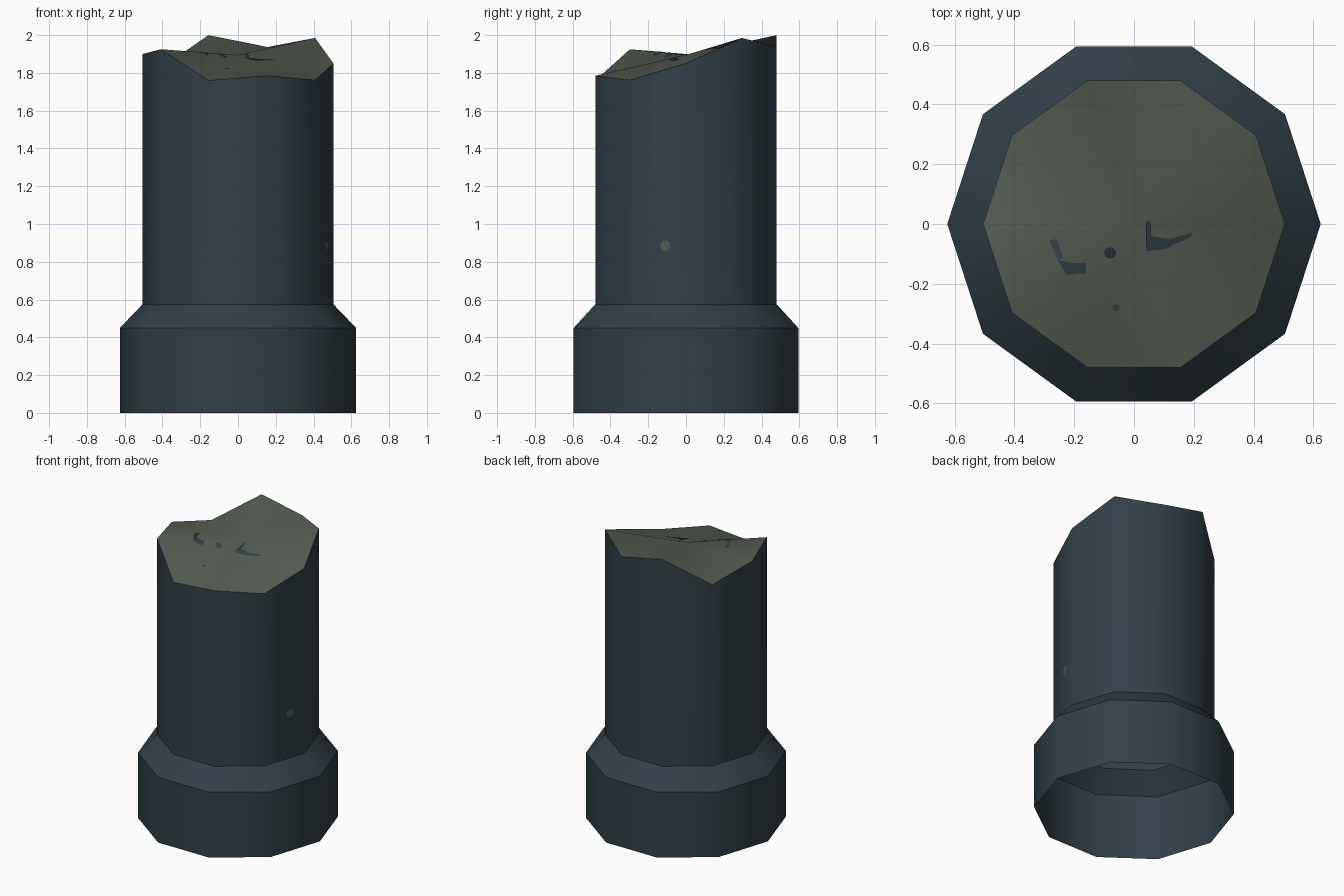
import bpy, math

if "Cube" in bpy.data.objects:
    bpy.data.objects.remove(bpy.data.objects["Cube"])

SIDES = 10
STEP = math.tau / SIDES
R_BASE, R_SHAFT = 0.625, 0.505
RIM_Z = [1.85, 1.985, 1.937, 2.0, 1.825, 1.9, 1.925, 1.76, 1.785, 1.762]
MID_Z = 1.895


def material(name, rgb):
    m = bpy.data.materials.new(name)
    m.diffuse_color = (*rgb, 1)
    m.use_nodes = True
    m.node_tree.nodes["Principled BSDF"].inputs["Base Color"].default_value = m.diffuse_color
    return m


dark = material("dark slate", (0.031, 0.051, 0.064))
pale = material("broken stone", (0.090, 0.109, 0.084))


def build(name, verts, faces, mat):
    me = bpy.data.meshes.new(name)
    me.from_pydata(verts, [], faces)
    me.materials.append(mat)
    ob = bpy.data.objects.new(name, me)
    bpy.context.collection.objects.link(ob)
    return ob


def smooth(ob, deg):
    bpy.ops.object.select_all(action='DESELECT')
    ob.select_set(True)
    bpy.context.view_layer.objects.active = ob
    bpy.ops.object.shade_smooth_by_angle(angle=math.radians(deg))


def ring(r, heights):
    return [(r * math.cos(i * STEP), r * math.sin(i * STEP), z) for i, z in enumerate(heights)]


# Column wall: open shell with base, sloped shoulder and shaft
rings = [ring(R_BASE, [0] * SIDES), ring(R_BASE, [0.45] * SIDES),
         ring(R_SHAFT, [0.575] * SIDES), ring(R_SHAFT, RIM_Z)]
verts = [v for r in rings for v in r]
faces = [(j * SIDES + i, j * SIDES + (i + 1) % SIDES,
          (j + 1) * SIDES + (i + 1) % SIDES, (j + 1) * SIDES + i)
         for j in range(3) for i in range(SIDES)]
smooth(build("column_wall", verts, faces, dark), 40)

# Jagged broken top: fan around a centre point
cap = ring(R_SHAFT, RIM_Z) + [(0, 0, MID_Z)]
smooth(build("broken_top", cap, [(i, (i + 1) % SIDES, SIDES) for i in range(SIDES)], pale), 60)


def cap_height(x, y):
    k = int((math.atan2(y, x) % math.tau) / STEP) % SIDES
    a, b = cap[k], cap[(k + 1) % SIDES]
    det = a[0] * b[1] - a[1] * b[0]
    u = (x * b[1] - y * b[0]) / det
    v = (a[0] * y - a[1] * x) / det
    return MID_Z + u * (a[2] - MID_Z) + v * (b[2] - MID_Z)


def disc(x, y, r):
    return [(x + r * math.cos(i * STEP), y + r * math.sin(i * STEP)) for i in range(SIDES)]


# Dark chips painted on the broken top
chips = [
    [(-.285, -.055), (-.255, -.12), (-.235, -.115), (-.26, -.05)],
    [(-.255, -.12), (-.225, -.17), (-.16, -.165), (-.16, -.13), (-.215, -.13)],
    [(.04, .01), (.04, -.09), (.055, -.09), (.055, .01)],
    [(.055, -.04), (.055, -.09), (.1, -.085), (.14, -.065), (.19, -.045), (.195, -.03), (.12, -.05)],
    disc(-.08, -.097, .02), disc(-.06, -.28, .011),
]
for n, c in enumerate(chips):
    build(f"top_chip_{n + 1}", [(x, y, cap_height(x, y) + .004) for x, y in c],
          [tuple(range(len(c)))], dark)

# Pale fleck on the right side of the shaft
ang = -STEP / 2
nx, ny = math.cos(ang), math.sin(ang)
d = R_SHAFT * math.cos(STEP / 2) + .003
s0 = (-.11 - d * ny) / nx
fleck = [(d * nx - s * ny, d * ny + s * nx, z) for s, z in disc(s0, .885, .028)]
build("shaft_fleck", fleck, [tuple(range(SIDES))], pale)
